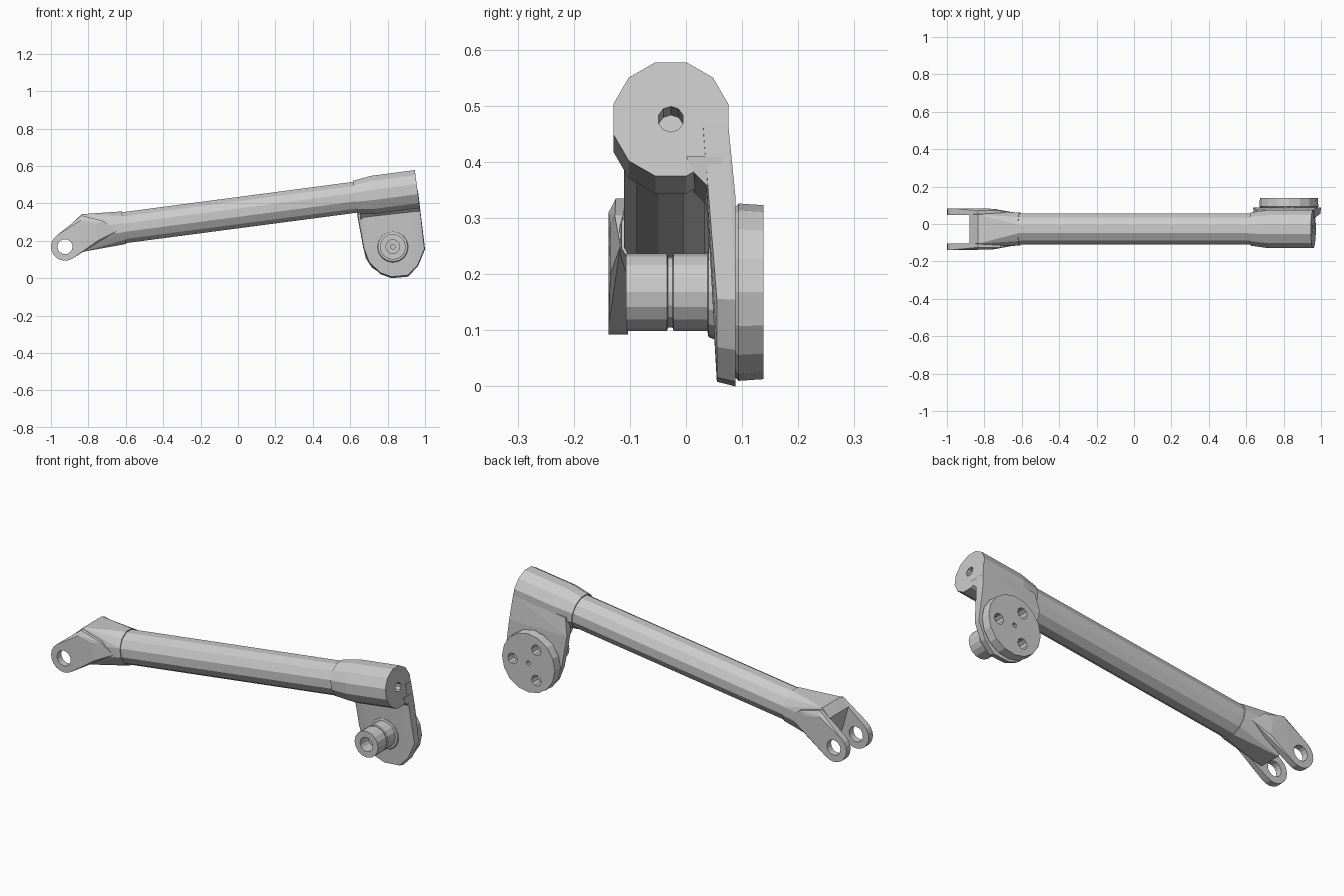
import bpy, bmesh, math
from mathutils import Vector

if "Cube" in bpy.data.objects:
    bpy.data.objects.remove(bpy.data.objects["Cube"])

TILT = math.radians(7.5)
Y0 = -0.027                      # y of the tube's centre line
PIVOT = (0.828, 0.168)           # x, z of the pin and disc
EYE = (-0.925, 0.168)            # x, z of the fork eyes


def finish(bm, name):
    bmesh.ops.recalc_face_normals(bm, faces=bm.faces[:])
    mesh = bpy.data.meshes.new(name)
    bm.to_mesh(mesh)
    bm.free()
    obj = bpy.data.objects.new(name, mesh)
    bpy.context.collection.objects.link(obj)
    return obj


def hull(name, points):
    """Convex solid around a set of points."""
    bm = bmesh.new()
    for p in points:
        bm.verts.new(p)
    res = bmesh.ops.convex_hull(bm, input=bm.verts[:])
    loose = [v for v in bm.verts if not v.link_faces]
    bmesh.ops.delete(bm, geom=loose, context='VERTS')
    bmesh.ops.dissolve_limit(bm, angle_limit=0.01, verts=bm.verts[:], edges=bm.edges[:])
    return finish(bm, name)


def axis_ring(u, r, n=12):
    """Circle around the tilted tube axis at distance u."""
    c, s = math.cos(TILT), math.sin(TILT)
    ring = []
    for i in range(n):
        a = 2 * math.pi * (i + 0.5) / n
        w = r * math.sin(a)
        ring.append((u * c - w * s, Y0 + r * math.cos(a), 0.35 + u * s + w * c))
    return ring


def y_ring(centre, y, r, n):
    """Circle facing y."""
    return [(centre[0] + r * math.cos(2 * math.pi * i / n), y,
             centre[1] + r * math.sin(2 * math.pi * i / n)) for i in range(n)]


def lathe_y(name, centre, profile, n):
    """Closed (radius, y) profile turned about a y axis."""
    bm = bmesh.new()
    rings = [[bm.verts.new(p) for p in y_ring(centre, y, r, n)] for r, y in profile]
    for k, a in enumerate(rings):
        b = rings[(k + 1) % len(rings)]
        for i in range(n):
            j = (i + 1) % n
            bm.faces.new((a[i], a[j], b[j], b[i]))
    return finish(bm, name)


def boolean(obj, other, operation):
    mod = obj.modifiers.new(operation, 'BOOLEAN')
    mod.operation = operation
    mod.solver = 'EXACT'
    mod.object = other
    bpy.context.view_layer.objects.active = obj
    bpy.ops.object.modifier_apply(modifier=mod.name)
    bpy.data.objects.remove(other, do_unlink=True)


def drill_y(obj, centre, r, y1, y2, n):
    boolean(obj, hull("drill", y_ring(centre, y1, r, n) + y_ring(centre, y2, r, n)), 'DIFFERENCE')


# Long tube
hull("tube", axis_ring(-0.66, 0.086) + axis_ring(0.68, 0.086))

# Socket at the right end with its hanging plate
socket = hull("socket_arm", axis_ring(0.632, 0.092) + axis_ring(0.73, 0.106) + axis_ring(0.967, 0.106))
outline = [(0.637, 0.34), (0.67, 0.16), (0.70, 0.08), (0.76, 0.022), (0.82, 0.0),
           (0.91, 0.008), (0.963, 0.065), (1.0, 0.155), (0.976, 0.34)]
plate = [(x, 0.088, z) for x, z in outline]
plate += [(0.83 + (x - 0.83) * 0.98, 0.055, 0.17 + (z - 0.17) * 0.95) for x, z in outline]
plate += [(x, y, z) for x, z in ((0.655, 0.43), (0.962, 0.47)) for y in (0.03, 0.075)]
boolean(socket, hull("plate", plate), 'UNION')
# Fillet between plate and socket
fillet = [(x, y, z + dz) for x, z in ((0.655, 0.345), (0.971, 0.38))
          for y, dz in ((0.065, -0.05), (0.05, -0.025), (0.015, 0.0), (0.0, 0.03), (0.065, 0.03))]
boolean(socket, hull("fillet", fillet), 'UNION')
boolean(socket, hull("drill", axis_ring(0.85, 0.023, 10) + axis_ring(1.1, 0.023, 10)), 'DIFFERENCE')

# Pin with shoulder, groove and stepped bore
lathe_y("pin", PIVOT, [
    (0.012, 0.06), (0.088, 0.06), (0.08, 0.04), (0.069, 0.038), (0.069, -0.022), (0.063, -0.024),
    (0.063, -0.032), (0.069, -0.034), (0.069, -0.107), (0.037, -0.107), (0.037, -0.04), (0.012, -0.04)], 16)

# Round disc behind the plate with three bolt holes and a centre hole
disc = hull("disc", y_ring(PIVOT, 0.086, 0.15, 16) + y_ring(PIVOT, 0.094, 0.158, 16)
            + y_ring(PIVOT, 0.138, 0.155, 16))
for k in range(3):
    a = 2 * math.pi * k / 3
    drill_y(disc, (PIVOT[0] + 0.093 * math.cos(a), PIVOT[1] + 0.093 * math.sin(a)), 0.028, 0.092, 0.2, 10)
drill_y(disc, PIVOT, 0.012, 0.092, 0.2, 8)

# Fork at the left end: round collar ending in a sloped web
web = [(x, Y0 + s * w, z) for s in (-1, 1)
       for x, z, w in ((-0.835, 0.342, 0.078), (-0.88, 0.30, 0.08), (-0.85, 0.19, 0.08), (-0.835, 0.14, 0.06))]
fork = hull("fork", axis_ring(-0.615, 0.091) + axis_ring(-0.80, 0.1) + web)

# Two ears blending into the collar
for s in (-1, 1):
    pts = y_ring(EYE, Y0 + s * 0.111, 0.075, 20) + y_ring(EYE, Y0 + s * 0.076, 0.075, 20)
    for x, z, w in ((-0.835, 0.335, 0.098), (-0.84, 0.31, 0.111), (-0.76, 0.29, 0.108), (-0.75, 0.2, 0.108),
                    (-0.717, 0.305, 0.1), (-0.65, 0.25, 0.09)):
        pts += [(x, Y0 + s * w, z), (x, Y0 + s * 0.076, z)]
    boolean(fork, hull("ear", pts), 'UNION')
drill_y(fork, EYE, 0.04, -0.3, 0.3, 16)
